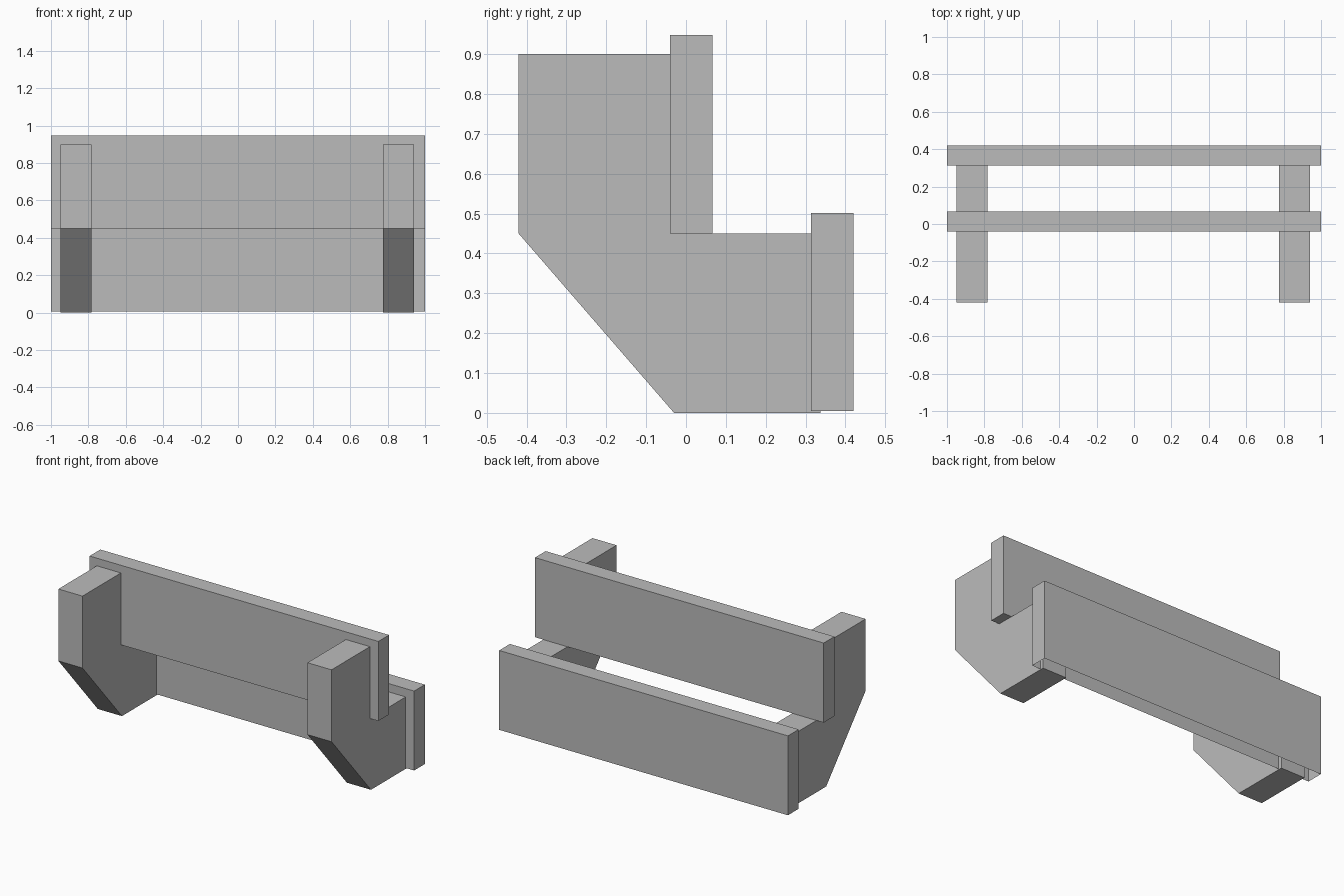
import bpy
import bmesh

cube = bpy.data.objects.get("Cube")
if cube:
    bpy.data.objects.remove(cube, do_unlink=True)

# One plain grey for every part
grey = bpy.data.materials.new("plain_grey")
grey.use_nodes = True
colour = (0.5, 0.5, 0.5, 1)
grey.diffuse_color = colour
grey.node_tree.nodes["Principled BSDF"].inputs["Base Color"].default_value = colour


def extrude_profile(name, profile, x0, x1, open_bottom=False):
    """Extrude a (y, z) outline along x from x0 to x1."""
    bm = bmesh.new()
    face = bm.faces.new([bm.verts.new((x0, y, z)) for y, z in profile])
    result = bmesh.ops.extrude_face_region(bm, geom=[face], use_keep_orig=True)
    moved = [g for g in result["geom"] if isinstance(g, bmesh.types.BMVert)]
    bmesh.ops.translate(bm, verts=moved, vec=(x1 - x0, 0, 0))
    bmesh.ops.recalc_face_normals(bm, faces=bm.faces)
    if open_bottom:
        under = [f for f in bm.faces if f.normal.z < -0.9]
        bmesh.ops.delete(bm, geom=under, context="FACES_ONLY")
    mesh = bpy.data.meshes.new(name)
    bm.to_mesh(mesh)
    bm.free()
    mesh.materials.append(grey)
    obj = bpy.data.objects.new(name, mesh)
    bpy.context.collection.objects.link(obj)
    return obj


def board(name, y0, y1, z0, z1, open_bottom=False):
    outline = [(y0, z0), (y1, z0), (y1, z1), (y0, z1)]
    return extrude_profile(name, outline, -1, 1, open_bottom)


# Stepped side brackets with a sloping front underside
bracket = [(-0.42, 0.9), (-0.42, 0.45), (-0.03, 0), (0.338, 0),
           (0.338, 0.45), (-0.03, 0.45), (-0.03, 0.9)]
for side, start in (("right", -0.95), ("left", 0.775)):
    extrude_profile(side + "_bracket", bracket, start, start + 0.167)

# Long boards: the lower one is open underneath
board("upper_board", -0.04, 0.066, 0.45, 0.948)
board("lower_board", 0.314, 0.42, 0.005, 0.502, open_bottom=True)
